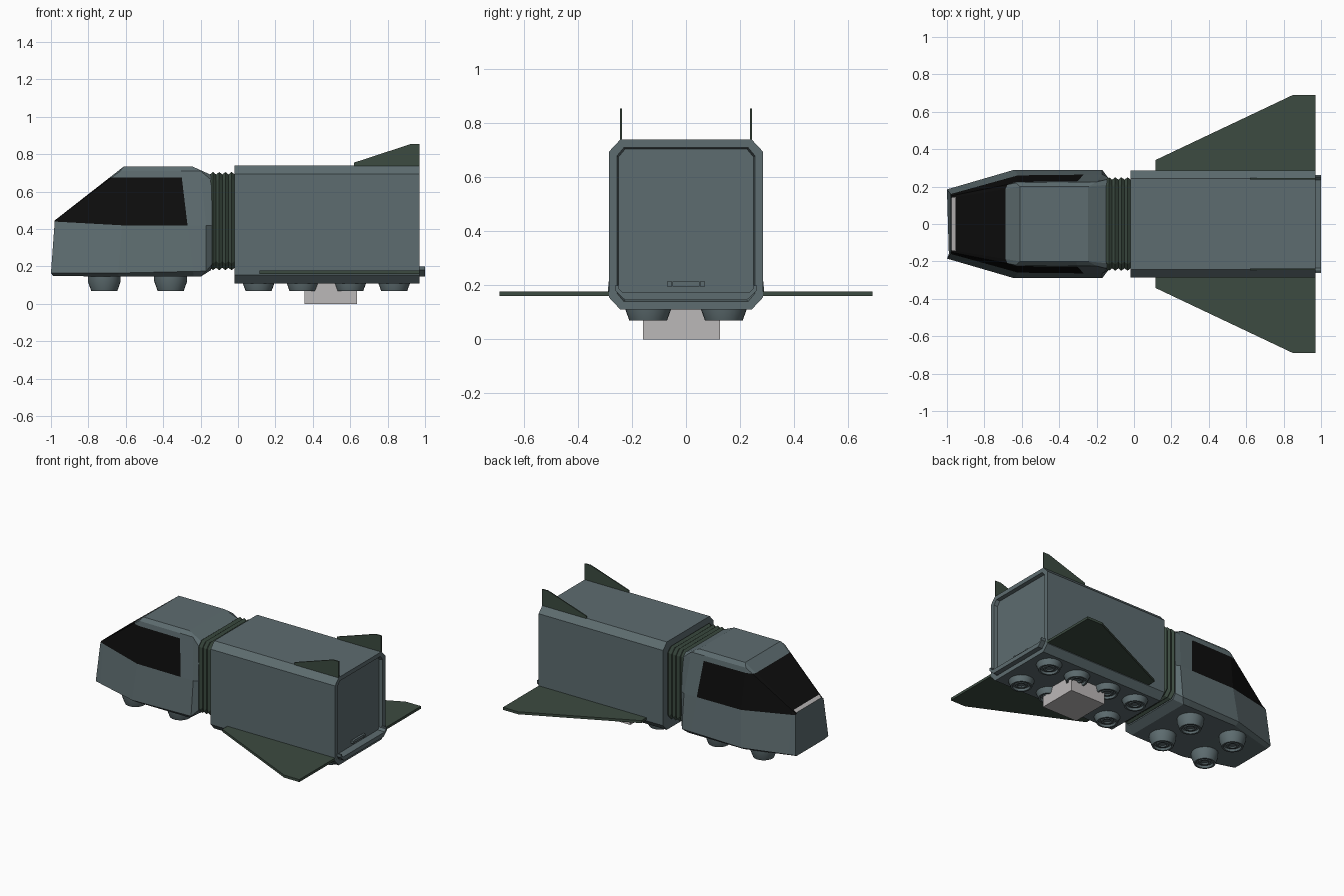
import bpy, bmesh, math
from mathutils import Vector

if "Cube" in bpy.data.objects:
    bpy.data.objects.remove(bpy.data.objects["Cube"])


def material(name, rgb):
    m = bpy.data.materials.new(name)
    m.diffuse_color = (*rgb, 1)
    m.use_nodes = True
    m.node_tree.nodes["Principled BSDF"].inputs["Base Color"].default_value = m.diffuse_color
    return m


HULL = material("hull_grey_blue", (0.11, 0.15, 0.16))
GREEN = material("dark_green", (0.045, 0.07, 0.052))
GLASS = material("black_glass", (0.004, 0.004, 0.004))
LIGHT = material("light_grey", (0.5, 0.48, 0.48))


def finish(name, bm, *mats):
    bmesh.ops.recalc_face_normals(bm, faces=bm.faces)
    me = bpy.data.meshes.new(name)
    bm.to_mesh(me)
    bm.free()
    for m in mats:
        me.materials.append(m)
    ob = bpy.data.objects.new(name, me)
    bpy.context.collection.objects.link(ob)
    return ob


def loft(rings):
    """Skin closed rings that have equal point counts, with end caps."""
    bm = bmesh.new()
    vs = [[bm.verts.new(p) for p in r] for r in rings]
    n = len(vs[0])
    for a, b in zip(vs, vs[1:]):
        for i in range(n):
            j = (i + 1) % n
            bm.faces.new((a[i], a[j], b[j], b[i]))
    bm.faces.new(vs[0])
    bm.faces.new(vs[-1])
    bmesh.ops.recalc_face_normals(bm, faces=bm.faces)
    return bm


def mirrored(half):
    return half + [(x, -y, z) for x, y, z in reversed(half)]


def octagon(x, hw, z0, z1, cy, cz):
    return mirrored([(x, hw - cy, z0), (x, hw, z0 + cz), (x, hw, z1 - cz), (x, hw - cy, z1)])


def prism(name, outline, offset, mat):
    off = Vector(offset)
    return finish(name, loft([[Vector(p) for p in outline],
                              [Vector(p) + off for p in outline]]), mat)


def box(name, x0, x1, y0, y1, z0, z1, mat):
    return prism(name, [(x0, y0, z0), (x1, y0, z0), (x1, y1, z0), (x0, y1, z0)],
                 (0, 0, z1 - z0), mat)


# Cab: half sections from floor to roof, nose to tail
nose = [(-0.99, 0.16, 0.15), (-1, 0.185, 0.165), (-0.98, 0.16, 0.44),
        (-0.98, 0.15, 0.445), (-0.975, 0.14, 0.45)]
shoulder = [(-0.64, 0.26, 0.145), (-0.64, 0.29, 0.165), (-0.62, 0.26, 0.42),
            (-0.63, 0.22, 0.71), (-0.61, 0.2, 0.735)]
rear = [(-0.2, 0.26, 0.145), (-0.17, 0.29, 0.175), (-0.17, 0.265, 0.42),
        (-0.2, 0.225, 0.71), (-0.245, 0.2, 0.735)]
tail = [(-0.145, 0.22, 0.18), (-0.14, 0.25, 0.21), (-0.14, 0.25, 0.42),
        (-0.14, 0.24, 0.66), (-0.145, 0.21, 0.69)]
bm = loft([mirrored(s) for s in (nose, shoulder, rear, tail)])

# Cut the window outlines into the cab and colour those faces
for co, no in (((0, 0, 0.675), (0, 0, 1)), ((-0.27, 0, 0.42), (1, 0, 0.12)),
               ((-0.955, 0, 0), (1, 0, 0))):
    bmesh.ops.bisect_plane(bm, geom=bm.verts[:] + bm.edges[:] + bm.faces[:],
                           plane_co=co, plane_no=no, dist=1e-5)
for f in bm.faces:
    c = f.calc_center_median()
    if c.x < -0.955 and c.z > 0.445 and abs(c.y) < 0.05:
        f.material_index = 2
    elif c.x < -0.28 and 0.43 < c.z < 0.675:
        f.material_index = 1
finish("cab", bm, HULL, GLASS, LIGHT)

# Bellows joint
rings = []
for i in range(9):
    d = 0.0 if i % 2 else 0.013
    rings.append(octagon(-0.15 + i * 0.0165, 0.25 - d, 0.18 + d, 0.705 - d, 0.035, 0.035))
finish("bellows", loft(rings), GREEN)

# Cargo body with recessed rear door
finish("cargo_body", loft([
    octagon(-0.018, 0.285, 0.11, 0.74, 0.042, 0.045),
    octagon(0.97, 0.285, 0.11, 0.74, 0.042, 0.045),
    octagon(0.97, 0.255, 0.14, 0.71, 0.025, 0.03),
    octagon(0.945, 0.25, 0.145, 0.705, 0.025, 0.03)]), HULL)

# Rear bumper with upturned ends and a small latch
bumper = mirrored([(0.94, 0.225, 0.145), (0.94, 0.262, 0.18), (0.94, 0.262, 0.2),
                   (0.94, 0.25, 0.2), (0.94, 0.25, 0.19), (0.94, 0.235, 0.175)])
prism("rear_bumper", bumper, (0.06, 0, 0), HULL)
box("door_latch", 0.94, 0.96, -0.05, 0.05, 0.196, 0.214, HULL)
for s in (-1, 1):
    box("latch_end", 0.94, 0.965, s * 0.052, s * 0.07, 0.196, 0.214, HULL)

# Wings and tail fins
for s, side in ((-1, "right"), (1, "left")):
    prism(side + "_wing", [(x, s * y, 0.16) for x, y in
          ((0.115, 0.27), (0.115, 0.342), (0.85, 0.69), (0.97, 0.69), (0.97, 0.27))],
          (0, 0, 0.018), GREEN)
    prism(side + "_tail_fin", [(x, s * 0.237, z) for x, z in
          ((0.62, 0.735), (0.62, 0.755), (0.925, 0.855), (0.97, 0.855), (0.97, 0.735))],
          (0, s * 0.008, 0), GREEN)

# Hover thrusters: turned profile of radius and height
PROFILE = [(0.088, 0.16), (0.088, 0.12), (0.07, 0.07), (0.058, 0.07), (0.054, 0.085),
           (0.042, 0.085), (0.038, 0.077), (0.026, 0.077), (0.022, 0.085), (0.01, 0.085)]
SEG = 24
for x in (-0.715, -0.36, 0.11, 0.345, 0.6, 0.835):
    for y in (-0.14, 0.14):
        ob = finish("thruster", loft([
            [(x + r * math.cos(2 * math.pi * i / SEG), y + r * math.sin(2 * math.pi * i / SEG), z)
             for i in range(SEG)] for r, z in PROFILE]), HULL)
        bpy.context.view_layer.objects.active = ob
        ob.select_set(True)
        bpy.ops.object.shade_smooth_by_angle(angle=math.radians(25))
        ob.select_set(False)

# Underside equipment box
box("belly_box", 0.355, 0.635, -0.16, 0.125, 0, 0.115, LIGHT)
